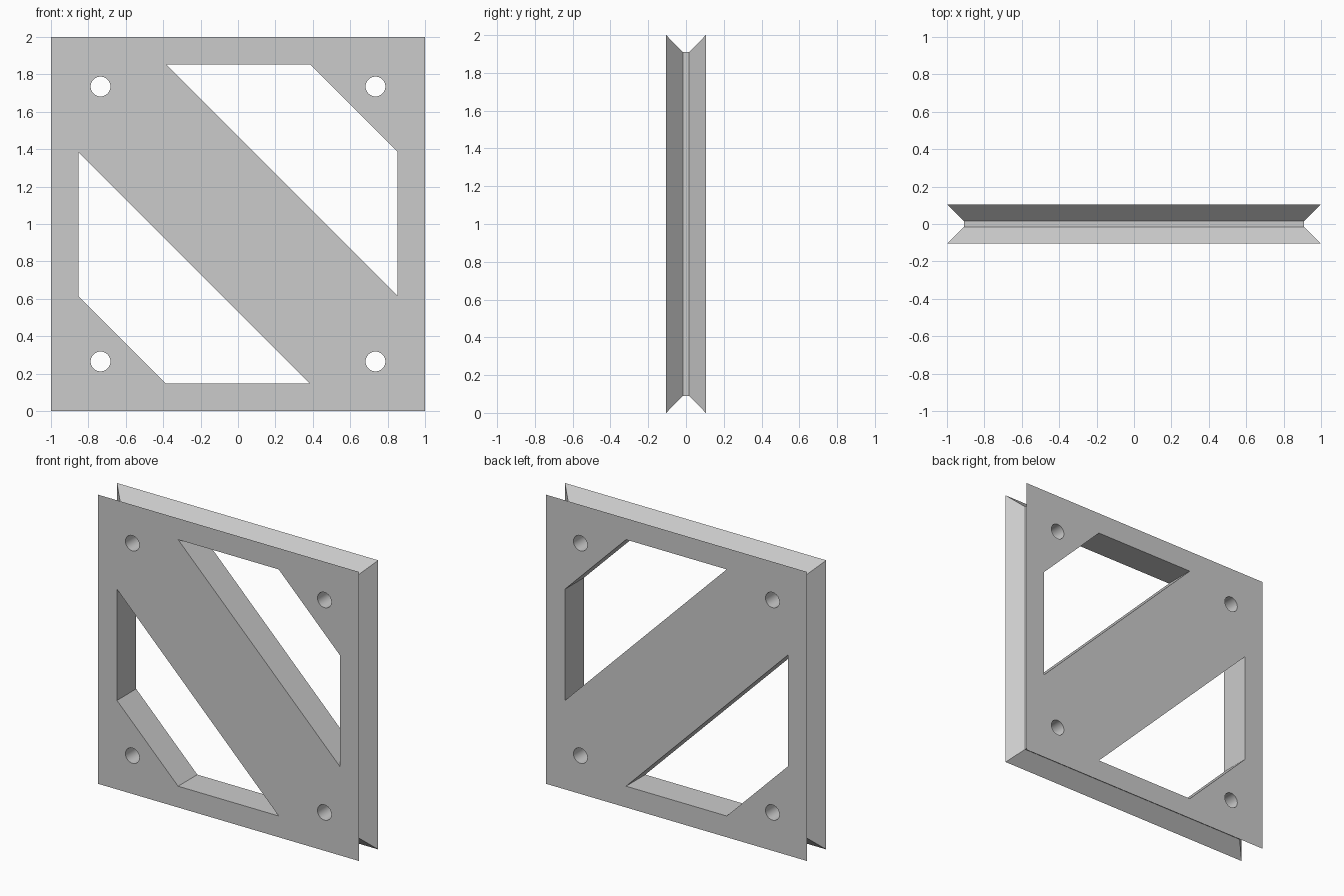
import bpy, bmesh
from math import cos, sin, pi

if "Cube" in bpy.data.objects:
    bpy.data.objects.remove(bpy.data.objects["Cube"])

H = 0.105          # half thickness
G = 0.017          # half width of groove floor
D = 0.09           # groove depth
CZ = 1.0           # centre height

bm = bmesh.new()
rim_edges = []


def ring(points, y):
    return [bm.verts.new((x, y, CZ + z)) for x, z in points]


def wall(a, b, smooth=False):
    n = len(a)
    for i in range(n):
        j = (i + 1) % n
        bm.faces.new((a[i], a[j], b[j], b[i])).smooth = smooth


def sweep(sections, smooth=False):
    """Skin a stack of (outline, y) sections; keep end rings for the flat faces."""
    rings = [ring(p, y) for p, y in sections]
    for a, b in zip(rings, rings[1:]):
        wall(a, b, smooth)
    for r in (rings[0], rings[-1]):
        rim_edges.append([bm.edges.get((r[i], r[(i + 1) % len(r)])) for i in range(len(r))])


def square(s):
    return [(-s, -s), (s, -s), (s, s), (-s, s)]


# Outer rim with V groove
sweep([(square(1), -H), (square(1 - D), -G), (square(1 - D), G), (square(1), H)])

# Two windows either side of the diagonal brace
window = [(-0.385, 0.853), (0.385, 0.853), (0.853, 0.385), (0.853, -0.385)]
for s in (1, -1):
    p = [(s * x, s * z) for x, z in window]
    sweep([(p, -H), (p, H)])

# Four corner screw holes
for sx in (1, -1):
    for sz in (1, -1):
        p = [(sx * 0.735 + 0.053 * cos(2 * pi * i / 32),
              sz * 0.735 + 0.053 * sin(2 * pi * i / 32)) for i in range(32)]
        sweep([(p, -H), (p, H)], smooth=True)

# Flat front and back faces, filled around the openings
for k, ny in ((0, -1), (1, 1)):
    edges = [e for loop in rim_edges[k::2] for e in loop]
    bmesh.ops.triangle_fill(bm, edges=edges, use_beauty=True, use_dissolve=False, normal=(0, ny, 0))

bmesh.ops.recalc_face_normals(bm, faces=bm.faces[:])
for e in bm.edges:
    if len(e.link_faces) == 2 and e.calc_face_angle() > 0.5:
        e.smooth = False

mesh = bpy.data.meshes.new("braced_frame_panel")
bm.to_mesh(mesh)
bm.free()
panel = bpy.data.objects.new("braced_frame_panel", mesh)
bpy.context.collection.objects.link(panel)
